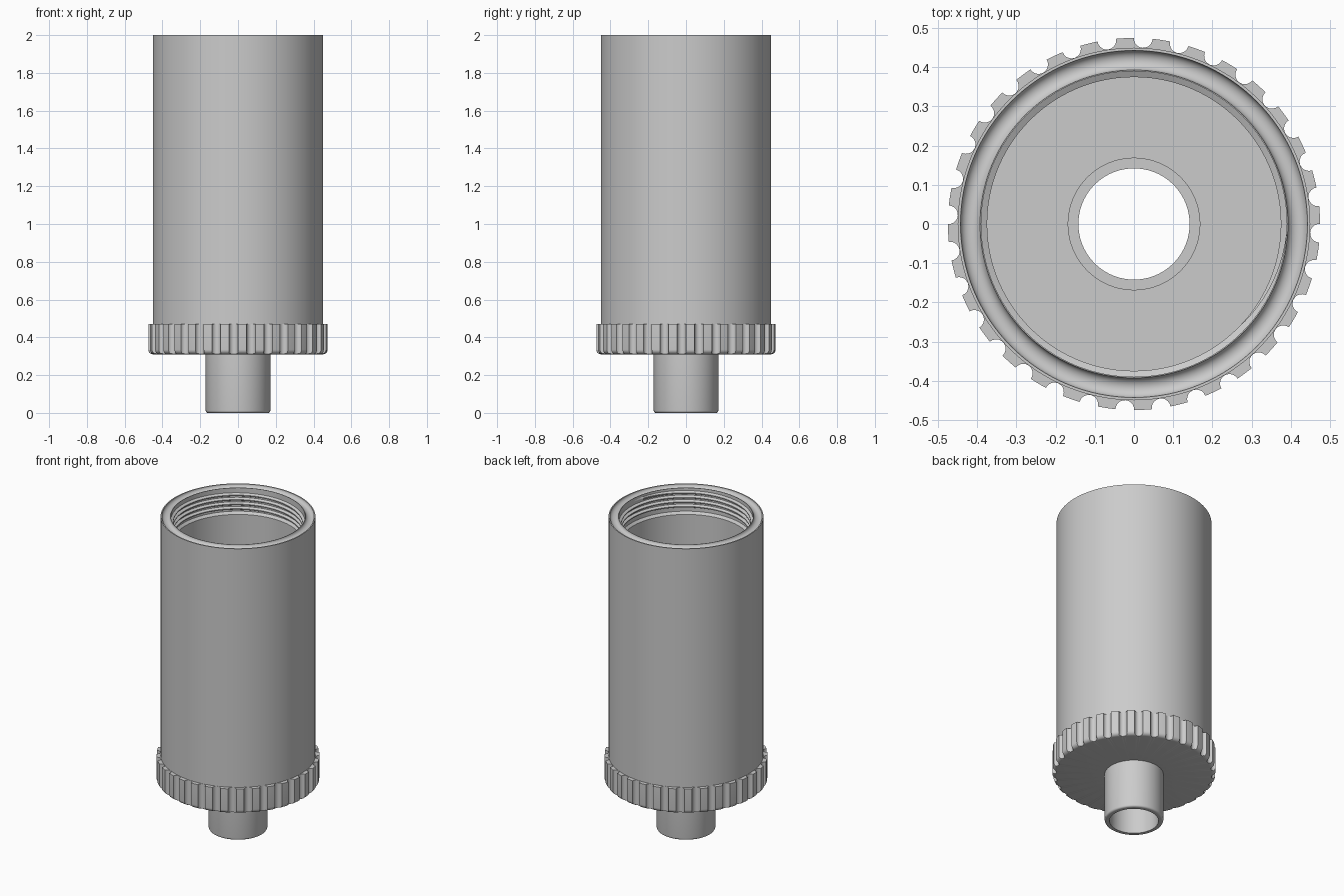
import bpy, bmesh, math
from math import sin, cos, pi, tau

if "Cube" in bpy.data.objects:
    bpy.data.objects.remove(bpy.data.objects["Cube"])

grey = bpy.data.materials.new("plain grey")
grey.use_nodes = True
GREY = (0.6, 0.6, 0.6, 1)
grey.diffuse_color = GREY
grey.node_tree.nodes["Principled BSDF"].inputs["Base Color"].default_value = GREY


def finish(name, bm, angle=35):
    bmesh.ops.recalc_face_normals(bm, faces=bm.faces)
    mesh = bpy.data.meshes.new(name)
    bm.to_mesh(mesh)
    bm.free()
    mesh.materials.append(grey)
    obj = bpy.data.objects.new(name, mesh)
    bpy.context.collection.objects.link(obj)
    bpy.ops.object.select_all(action="DESELECT")
    obj.select_set(True)
    bpy.context.view_layer.objects.active = obj
    bpy.ops.object.shade_smooth_by_angle(angle=math.radians(angle))
    return obj


def bridge(bm, rings, wrap):
    """Join successive closed rings of vertices with quads."""
    pairs = list(zip(rings, rings[1:]))
    if wrap:
        pairs.append((rings[-1], rings[0]))
    for a, b in pairs:
        n = len(a)
        for i in range(n):
            bm.faces.new((a[i], a[(i + 1) % n], b[(i + 1) % n], b[i]))


def lathe(name, profile, steps=128):
    """Revolve a closed (radius, height) profile about z."""
    bm = bmesh.new()
    rings = [[bm.verts.new((r * cos(tau * k / steps), r * sin(tau * k / steps), z))
              for k in range(steps)] for r, z in profile]
    bridge(bm, rings, True)
    return finish(name, bm)


def arc(cx, cz, rx, rz, start, end, n):
    return [(cx + rx * cos(start + (end - start) * i / n),
             cz + rz * sin(start + (end - start) * i / n)) for i in range(n + 1)]


# Tubular body: rim with a rounded seal groove, threaded mouth, floor with a hole
TOP, FLOOR = 2.0, 0.35
body = [(0.168, 0.33), (0.45, 0.33), (0.45, TOP)]
body += arc(0.418, TOP, 0.025, 0.022, 0, -pi, 12)
body += [(0.39, TOP), (0.39, 1.85), (0.377, 1.835), (0.377, FLOOR), (0.168, FLOOR)]
lathe("body_tube", body)

# Outlet spout with a softly rounded lower edge
spout = [(0.142, 0.0), (0.16, 0.0)] + arc(0.16, 0.012, 0.011, 0.012, -pi / 2, 0, 4)
spout += [(0.171, FLOOR - 0.004), (0.142, FLOOR - 0.004)]
lathe("outlet_spout", spout, 96)

# Internal screw thread: a ridge swept along a helix, fading out at both ends
TURNS, PITCH, SEGS = 4, 0.029, 96
bm = bmesh.new()
sections = []
for k in range(TURNS * SEGS + 1):
    a = tau * k / SEGS
    fade = min(1, k / 12, (TURNS * SEGS - k) / 12)
    z = 1.86 + PITCH * k / SEGS
    crest = 0.391 - 0.016 * fade
    shape = [(0.392, -0.012), (crest, -0.003), (crest, 0.003), (0.392, 0.012)]
    sections.append([bm.verts.new((r * cos(a), r * sin(a), z + h)) for r, h in shape])
bridge(bm, sections, False)
bm.faces.new(sections[0])
bm.faces.new(sections[-1])
finish("inner_thread", bm, 30)

# Grip collar: scalloped ring, rounded off along its lower edge
NOTCHES, OUTER, NOTCH = 32, 0.475, 0.024
centre = math.sqrt(OUTER ** 2 - NOTCH ** 2)
half = math.atan2(NOTCH, centre)
step = tau / NOTCHES
outline = []
for i in range(NOTCHES):
    a0 = math.radians(8.4) + i * step
    for j in range(11):
        t = -pi / 2 + pi * j / 10
        x, y = centre - NOTCH * cos(t), NOTCH * sin(t)
        outline.append((a0 + math.atan2(y, x), math.hypot(x, y)))
    for j in range(1, 4):
        outline.append((a0 + half + (step - 2 * half) * j / 4, OUTER))

LOW, HIGH = 0.31, 0.47
levels = [(0.16, LOW)] + arc(0.45, LOW + 0.025, 0.025, 0.025, -pi / 2, 0, 6)
levels += [(OUTER, HIGH), (0.44, HIGH), (0.44, 0.34), (0.16, 0.34)]
bm = bmesh.new()
rings = [[bm.verts.new((min(r, limit) * cos(a), min(r, limit) * sin(a), z))
          for a, r in outline] for limit, z in levels]
bridge(bm, rings, True)
finish("grip_collar", bm)
